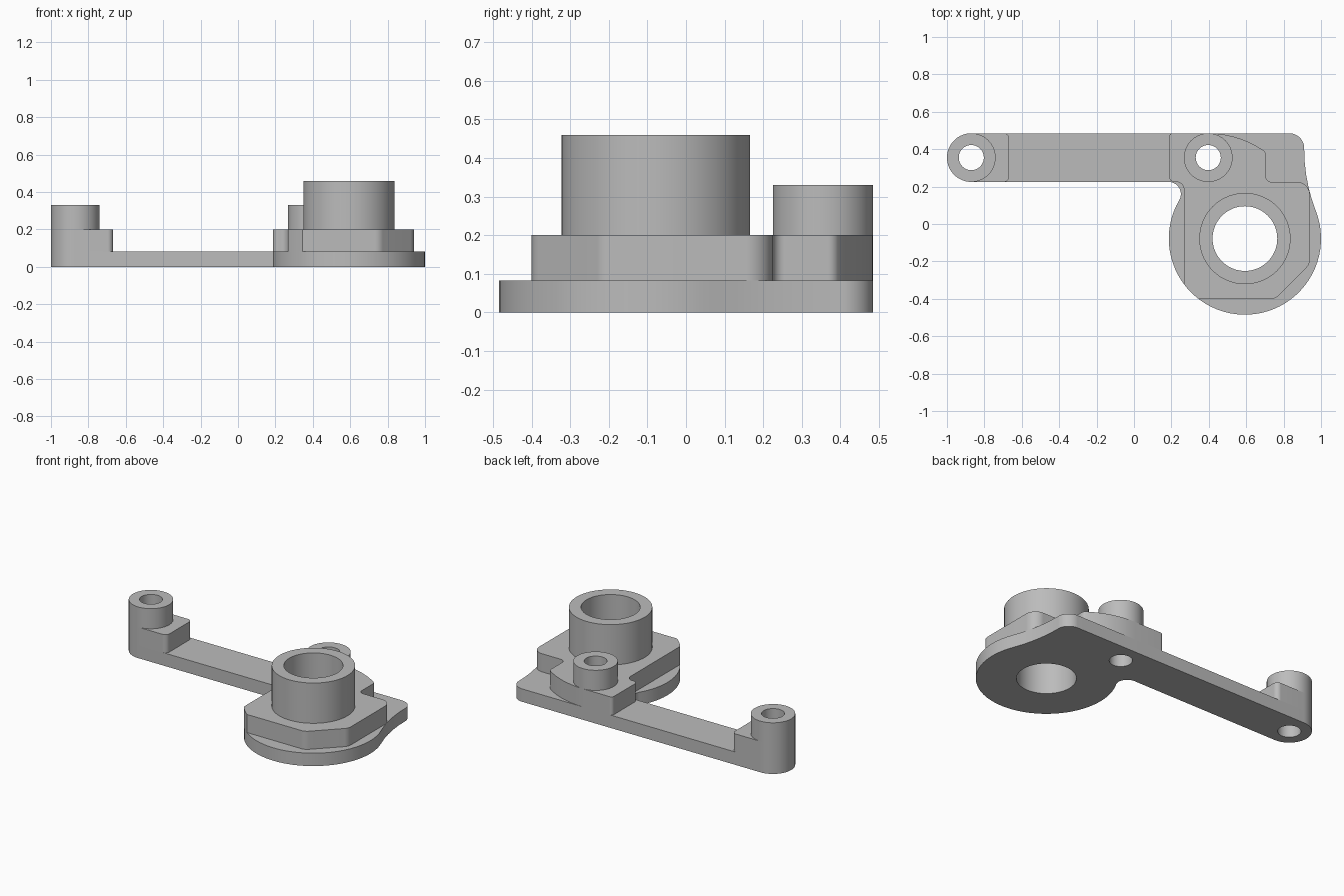
import bpy
import bmesh
from math import radians, degrees, sin, cos, tan, pi, atan2, asin, acos, sqrt, ceil
from mathutils import Vector

cube = bpy.data.objects.get("Cube")
if cube:
    bpy.data.objects.remove(cube, do_unlink=True)

grey = bpy.data.materials.new("plain grey")
grey.use_nodes = True
grey.diffuse_color = (0.5, 0.5, 0.5, 1)
grey.node_tree.nodes["Principled BSDF"].inputs["Base Color"].default_value = (0.5, 0.5, 0.5, 1)


def arc(cx, cy, r, a0, a1, closed=False):
    """Points on an arc, angles in degrees."""
    n = max(3, ceil(abs(a1 - a0) / 5))
    count = n if closed else n + 1
    angles = [radians(a0 + (a1 - a0) * i / n) for i in range(count)]
    return [(cx + r * cos(a), cy + r * sin(a)) for a in angles]


def circle(cx, cy, r):
    return arc(cx, cy, r, 0, 360, closed=True)


def rounded(corners):
    """Outline whose corners (x, y, radius) are filleted; plain (x, y) stay sharp."""
    out = []
    for i, corner in enumerate(corners):
        if len(corner) == 2:
            out.append(corner)
            continue
        p, r = Vector(corner[:2]), corner[2]
        u = (Vector(corners[i - 1][:2]) - p).normalized()
        v = (Vector(corners[(i + 1) % len(corners)][:2]) - p).normalized()
        half = u.angle(v) / 2
        c = p + (u + v).normalized() * (r / sin(half))
        start, end = p + u * (r / tan(half)) - c, p + v * (r / tan(half)) - c
        a0 = atan2(start.y, start.x)
        turn = (atan2(end.y, end.x) - a0 + pi) % (2 * pi) - pi
        out += arc(c.x, c.y, r, degrees(a0), degrees(a0 + turn))
    return out


def solid(name, loops, z0, z1):
    """Extrude an outline, with any hole loops after it, from z0 to z1."""
    bm = bmesh.new()
    edges = []
    for loop in loops:
        verts = [bm.verts.new((x, y, z0)) for x, y in loop]
        edges += [bm.edges.new((verts[i - 1], verts[i])) for i in range(len(verts))]
    bmesh.ops.triangle_fill(bm, edges=edges, use_beauty=True)
    geom = bmesh.ops.extrude_face_region(bm, geom=bm.faces[:])["geom"]
    top = [g for g in geom if isinstance(g, bmesh.types.BMVert)]
    bmesh.ops.translate(bm, verts=top, vec=(0, 0, z1 - z0))
    bmesh.ops.recalc_face_normals(bm, faces=bm.faces[:])
    mesh = bpy.data.meshes.new(name)
    bm.to_mesh(mesh)
    bm.free()
    mesh.materials.append(grey)
    obj = bpy.data.objects.new(name, mesh)
    bpy.context.collection.objects.link(obj)
    bpy.ops.object.select_all(action="DESELECT")
    obj.select_set(True)
    bpy.context.view_layer.objects.active = obj
    bpy.ops.object.shade_smooth_by_angle(angle=radians(30))


# Main dimensions
HX, HY, HR = 0.593, -0.078, 0.407        # round hub plate
ARM_Y, ARM_R = 0.355, 0.13               # arm centre line and half width
LOW, HIGH = ARM_Y - ARM_R, ARM_Y + ARM_R
END_X, POST_X, SIDE_X = -0.87, 0.397, 0.91
PLATE, STEP, POST, BARREL = 0.083, 0.2, 0.33, 0.46
bore = circle(HX, HY, 0.173)
end_hole = circle(END_X, ARM_Y, 0.067)
post_hole = circle(POST_X, ARM_Y, 0.067)

# Base plate: arm, fillet into the hub disc, long hollow sweep, back corner
f = 0.065
fy = LOW - f
fx = HX - sqrt((HR + f) ** 2 - (fy - HY) ** 2)
left = degrees(atan2(fy - HY, fx - HX))
dx, dy = SIDE_X - HX, 0.4 - HY
sweep = (dx * dx + dy * dy - HR * HR) / (2 * (HR - dx))
right = degrees(asin(dy / (HR + sweep)))
end_round = arc(END_X, ARM_Y, ARM_R, 90, 270)
base = (end_round
        + arc(fx, fy, f, 90, left - 180)
        + arc(HX, HY, HR, left, 360 + right)[1:]
        + arc(SIDE_X + sweep, 0.4, sweep, 180 + right, 180)[1:]
        + arc(SIDE_X - 0.08, HIGH - 0.08, 0.08, 0, 90))
solid("base_plate", [base, bore, end_hole, post_hole], 0, PLATE)

# Raised step around the hub and the inner post
a0 = 360 - degrees(acos((0.267 - HX) / HR))
a1 = 180 + degrees(asin((0.4 + HY) / HR))
bow = 0.52
step = rounded(
    [(0.187, HIGH, 0.02), (0.187, LOW, 0.03), (0.267, LOW, 0.04)]
    + arc(HX, HY, HR, a0, a1)
    + [(0.757, -0.4, 0.06), (0.94, -0.215, 0.06), (0.94, LOW, 0.07),
       (0.705, LOW, 0.03), (0.705, 0.384, 0.03)]
    + arc(POST_X, HIGH - bow, bow, 57, 90))
solid("hub_step", [step, bore, post_hole], PLATE, STEP)

# Raised pad at the arm end
pad = rounded(end_round + [(-0.667, LOW, 0.03), (-0.667, HIGH, 0.03)])
solid("arm_end_pad", [pad, end_hole], PLATE, STEP)

# Hollow posts and the large barrel
solid("arm_end_post", [circle(END_X, ARM_Y, ARM_R), end_hole], STEP, POST)
solid("inner_post", [circle(POST_X, ARM_Y, ARM_R), post_hole], STEP, POST)
solid("hub_barrel", [circle(HX, HY, 0.244), bore], STEP, BARREL)
